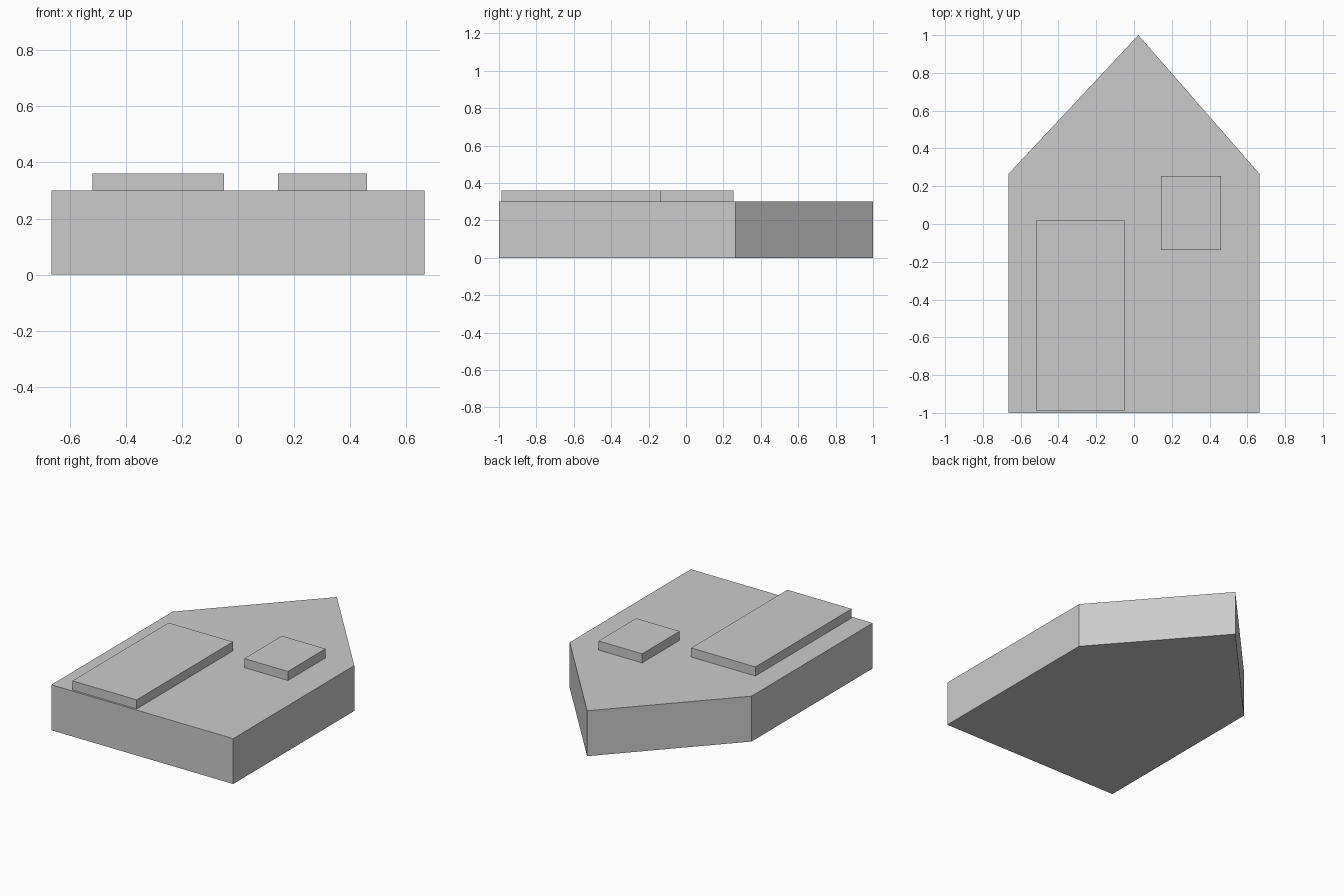
import bpy
import bmesh

cube = bpy.data.objects.get("Cube")
if cube:
    bpy.data.objects.remove(cube, do_unlink=True)

# Single plain grey
grey = bpy.data.materials.new("plain_grey")
grey.use_nodes = True
colour = (0.6, 0.6, 0.6, 1.0)
grey.diffuse_color = colour
grey.node_tree.nodes["Principled BSDF"].inputs["Base Color"].default_value = colour


def prism(name, outline, bottom, top):
    """Extrude a flat outline upwards into a closed block."""
    bm = bmesh.new()
    base = bm.faces.new([bm.verts.new((x, y, bottom)) for x, y in outline])
    side = bmesh.ops.extrude_face_region(bm, geom=[base], use_keep_orig=True)
    moved = [v for v in side["geom"] if isinstance(v, bmesh.types.BMVert)]
    bmesh.ops.translate(bm, verts=moved, vec=(0, 0, top - bottom))
    bmesh.ops.recalc_face_normals(bm, faces=bm.faces)
    mesh = bpy.data.meshes.new(name)
    bm.to_mesh(mesh)
    bm.free()
    mesh.materials.append(grey)
    obj = bpy.data.objects.new(name, mesh)
    bpy.context.collection.objects.link(obj)
    return obj


def rectangle(x0, x1, y0, y1):
    return [(x0, y0), (x1, y0), (x1, y1), (x0, y1)]


# Pointed five-sided slab
HALF, SHOULDER, HEIGHT, PAD_TOP = 0.665, 0.265, 0.30, 0.36
prism("base_slab", [(-HALF, -1), (HALF, -1), (HALF, SHOULDER),
                    (0.023, 1), (-HALF, SHOULDER)], 0, HEIGHT)

# Raised pads on the slab
prism("long_pad", rectangle(-0.52, -0.05, -0.987, 0.018), HEIGHT, PAD_TOP)
prism("small_pad", rectangle(0.142, 0.461, -0.137, 0.255), HEIGHT, PAD_TOP)
